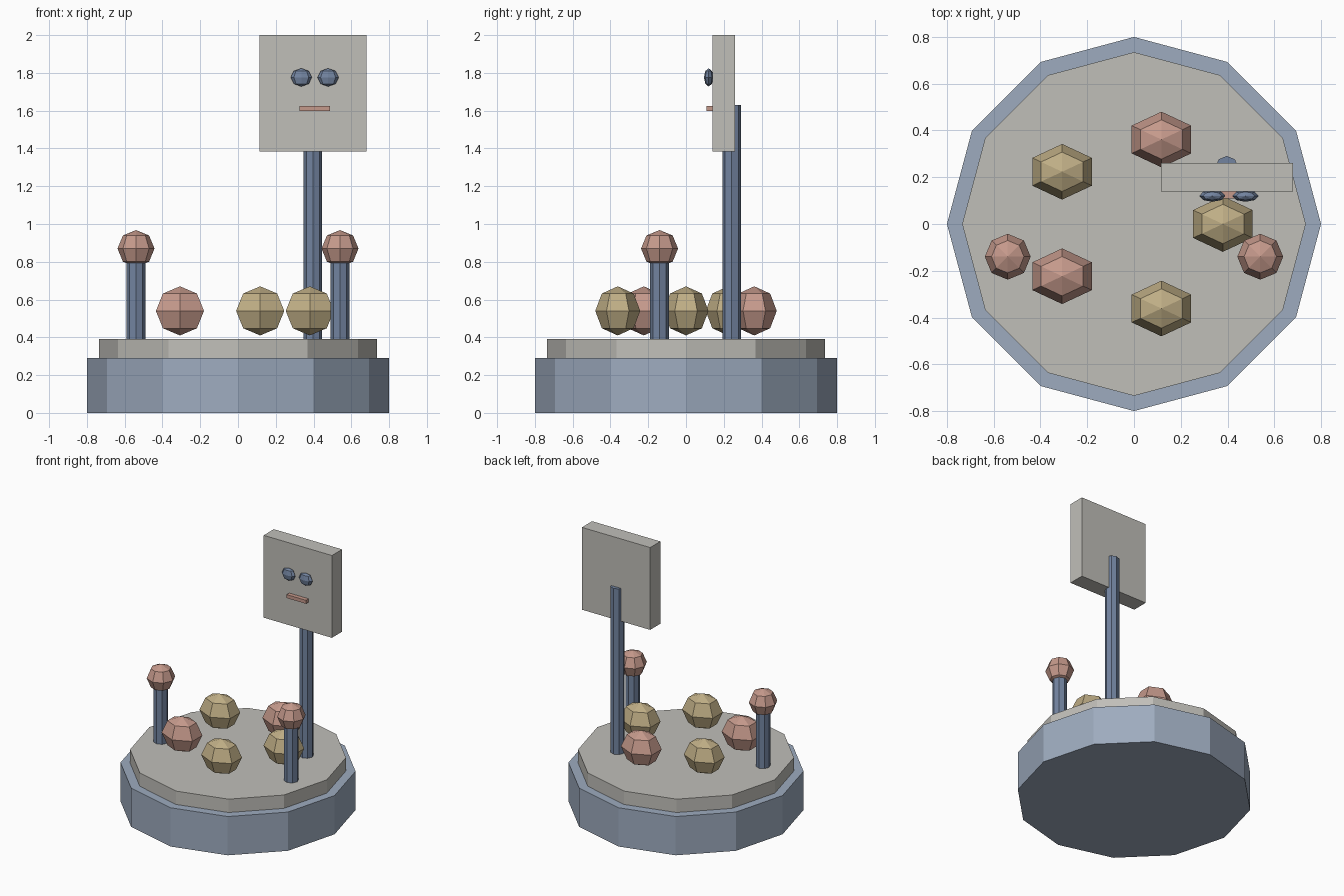
import bpy, bmesh, math
from mathutils import Matrix

if "Cube" in bpy.data.objects:
    bpy.data.objects.remove(bpy.data.objects["Cube"])


def material(name, rgb):
    m = bpy.data.materials.new(name)
    m.diffuse_color = (*rgb, 1)
    m.use_nodes = True
    m.node_tree.nodes["Principled BSDF"].inputs["Base Color"].default_value = m.diffuse_color
    return m


GREY = material("warm_grey", (0.53, 0.52, 0.485))
BASE = material("pale_slate_blue", (0.34, 0.41, 0.52))
BLUE = material("steel_blue", (0.17, 0.23, 0.35))
PINK = material("dusty_pink", (0.56, 0.32, 0.26))
GOLD = material("soft_gold", (0.52, 0.42, 0.235))


def finish(name, bm, mat, loc):
    me = bpy.data.meshes.new(name)
    bm.to_mesh(me)
    bm.free()
    me.materials.append(mat)
    ob = bpy.data.objects.new(name, me)
    ob.location = loc
    bpy.context.collection.objects.link(ob)
    return ob


def prism(name, mat, x, y, z0, z1, r, sides):
    """Upright prism with corners on the x axis."""
    bm = bmesh.new()
    ring = [bm.verts.new((r * math.cos(i * math.tau / sides),
                          r * math.sin(i * math.tau / sides), 0))
            for i in range(sides)]
    cap = bm.faces.new(ring)
    top = bmesh.ops.extrude_face_region(bm, geom=[cap])["geom"]
    for v in top:
        if isinstance(v, bmesh.types.BMVert):
            v.co.z = z1 - z0
    bmesh.ops.recalc_face_normals(bm, faces=bm.faces)
    return finish(name, bm, mat, (x, y, z0))


def ball(name, mat, loc, radii, sides):
    """Faceted ball with four latitude bands."""
    bm = bmesh.new()
    bmesh.ops.create_uvsphere(bm, u_segments=sides, v_segments=4, radius=1,
                              matrix=Matrix.Diagonal((*radii, 1)))
    return finish(name, bm, mat, loc)


def box(name, mat, loc, size):
    bm = bmesh.new()
    bmesh.ops.create_cube(bm, size=1, matrix=Matrix.Diagonal((*size, 1)))
    return finish(name, bm, mat, loc)


# Round stepped platform
prism("base", BASE, 0, 0, 0, 0.29, 0.8, 12)
prism("platform", GREY, 0, 0, 0.29, 0.39, 0.735, 12)

# Ring of five oval balls in alternating colours
for i in range(5):
    a = i * math.tau / 5
    ball(f"oval_ball_{i + 1}", PINK if i % 2 else GOLD,
         (0.38 * math.cos(a), 0.38 * math.sin(a), 0.54),
         (0.147, 0.119, 0.13), 6)

# Pair of short posts topped with balls
for side, s in (("left", -1), ("right", 1)):
    prism(f"{side}_post", BLUE, s * 0.54, -0.14, 0.39, 0.83, 0.05, 8)
    ball(f"{side}_post_ball", PINK, (s * 0.54, -0.14, 0.87),
         (0.098, 0.098, 0.098), 8)

# Tall pole carrying the face panel
prism("sign_pole", BLUE, 0.397, 0.242, 0.39, 1.63, 0.049, 8)
box("face_panel", GREY, (0.397, 0.2, 1.692), (0.565, 0.12, 0.616))

# Face details
for side, s in (("left", -1), ("right", 1)):
    ball(f"{side}_eye", BLUE, (0.406 + s * 0.071, 0.12, 1.776),
         (0.056, 0.025, 0.048), 8)
box("mouth", PINK, (0.406, 0.126, 1.612), (0.16, 0.034, 0.026))
